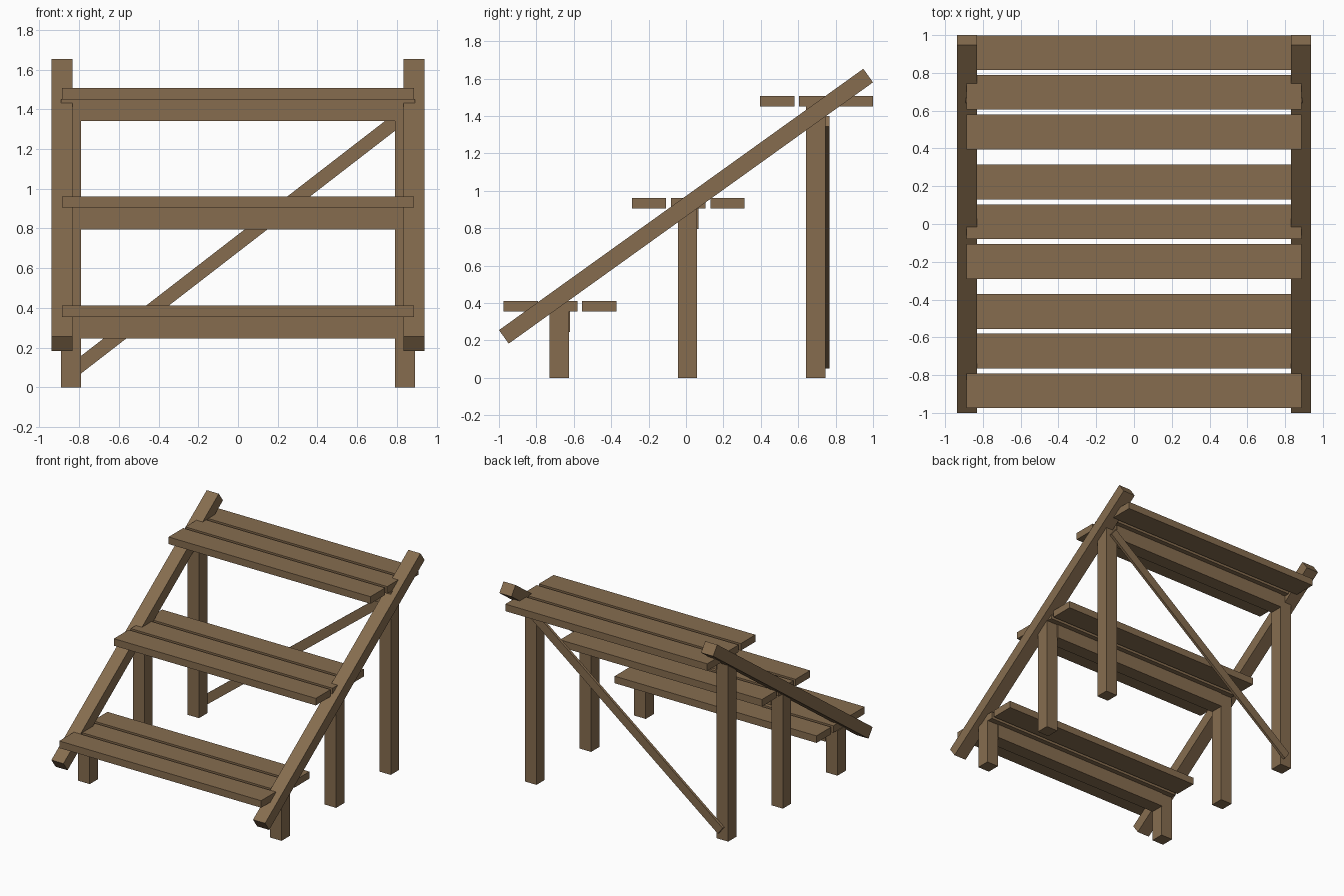
import bpy, math

if "Cube" in bpy.data.objects:
    bpy.data.objects.remove(bpy.data.objects["Cube"])

wood = bpy.data.materials.new("brown wood")
wood.diffuse_color = (0.24, 0.152, 0.078, 1)
wood.use_nodes = True
wood.node_tree.nodes["Principled BSDF"].inputs["Base Color"].default_value = wood.diffuse_color


def box(name, x, y, z, rot=(0, 0, 0)):
    """Box from (min, max) ranges, rotated about its centre."""
    rng = (x, y, z)
    bpy.ops.mesh.primitive_cube_add(size=1, location=[(a + b) / 2 for a, b in rng])
    ob = bpy.context.object
    ob.name = name
    ob.scale = [b - a for a, b in rng]
    bpy.ops.object.transform_apply(location=False, rotation=False, scale=True)
    ob.rotation_euler = rot
    ob.data.materials.append(wood)
    return ob


# sloping side rails
L, W, ZC = 2.397, 0.089, 0.9175
for side, s in (("left", -1), ("right", 1)):
    xr = sorted((s * 0.832, s * 0.938))
    box(side + "_rail", xr, (-L / 2, L / 2), (ZC - W / 2, ZC + W / 2),
        (math.radians(35.65), 0, 0))

# three shelves: planks, cross beam and legs
shelves = (("lower", -0.975, 0.355), ("middle", -0.29, 0.905), ("upper", 0.395, 1.45))
for level, y0, z0 in shelves:
    for i in range(3):
        y = y0 + 0.21 * i
        box(f"{level}_plank_{i + 1}", (-0.886, 0.886), (y, y + 0.184), (z0, z0 + 0.056))
    ly = y0 + 0.246
    box(level + "_beam", (-0.792, 0.792), (ly, ly + 0.110), (z0 - 0.11, z0))
    for side, s in (("left", -1), ("right", 1)):
        xr = sorted((s * 0.791, s * 0.892))
        box(f"{level}_{side}_leg", xr, (ly, ly + 0.104), (0, z0))

# diagonal brace behind the rear legs
box("diagonal_brace", (-1.058, 1.058), (0.745, 0.766), (0.69, 0.76),
    (0, -math.radians(37.7), 0))
